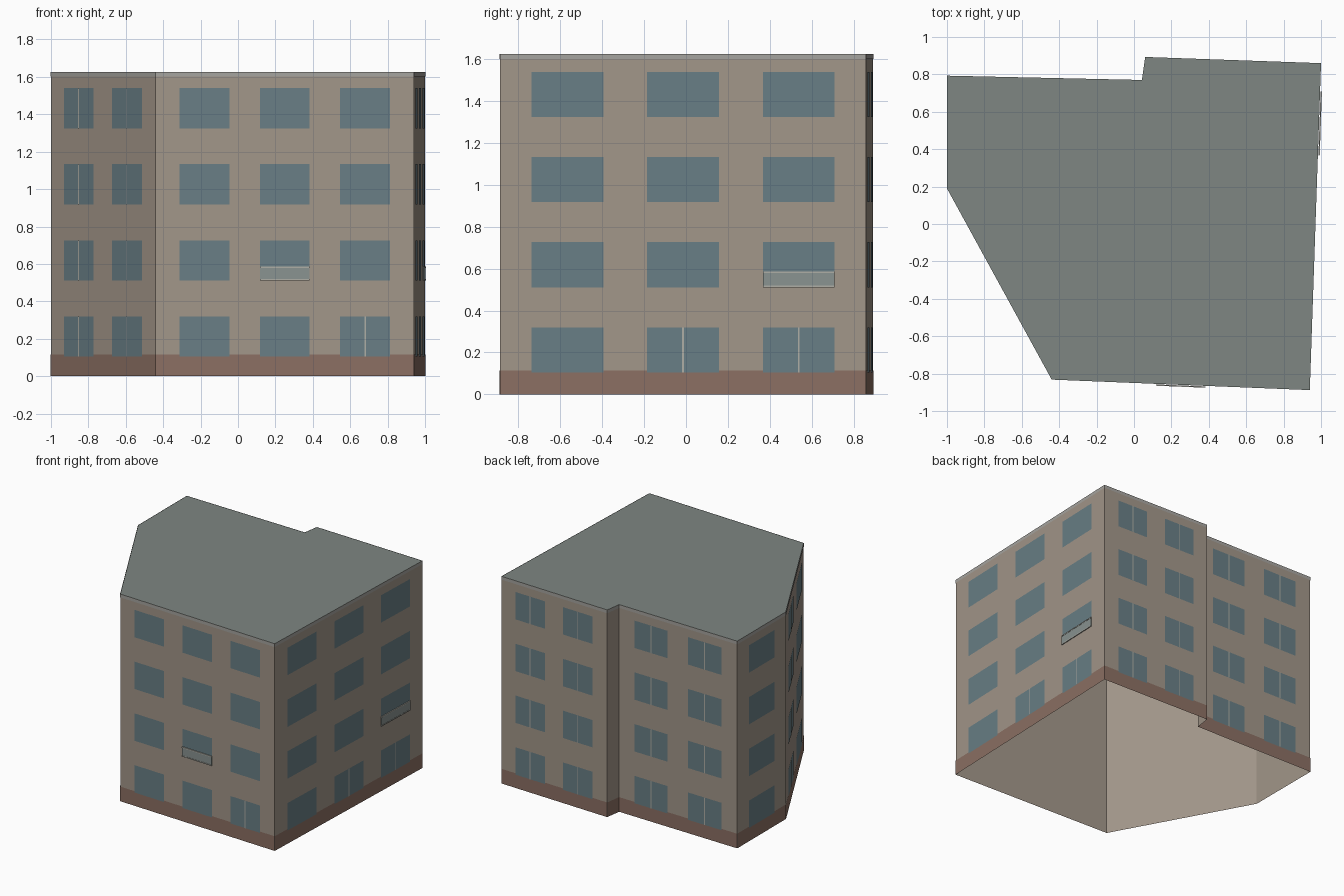
import bpy, bmesh
from mathutils import Vector

if "Cube" in bpy.data.objects:
    bpy.data.objects.remove(bpy.data.objects["Cube"])

H = 1.626
FLOORS = 4
FLOOR_H = H / FLOORS
# Footprint, anticlockwise from the front-left corner
OUTLINE = [(-0.44, -0.832), (0.94, -0.888), (1.0, 0.86), (0.06, 0.893),
           (0.042, 0.77), (-1.0, 0.793), (-1.0, 0.19)]
BAYS = [3, 3, 2, 0, 2, 1, 2]          # window columns per wall
SPLIT_WALLS = {2, 4, 6}               # walls whose windows all have a centre bar
SPLIT_EXTRA = {(0, 2, 0), (1, 1, 0), (1, 2, 0)}   # wall, column, floor
RAILINGS = {(0, 1, 1), (1, 2, 1)}
MARGIN = 0.046


def material(name, rgb):
    m = bpy.data.materials.new(name)
    m.diffuse_color = (*rgb, 1)
    m.use_nodes = True
    m.node_tree.nodes["Principled BSDF"].inputs["Base Color"].default_value = m.diffuse_color
    return m


def finish(bm, name, mat):
    mesh = bpy.data.meshes.new(name)
    bm.to_mesh(mesh)
    bm.free()
    ob = bpy.data.objects.new(name, mesh)
    bpy.context.collection.objects.link(ob)
    mesh.materials.append(mat)
    return ob


class Wall:
    """Places panels on one wall, by distance along it, height and offset outwards."""
    def __init__(self, i):
        a = Vector((*OUTLINE[i], 0))
        b = Vector((*OUTLINE[(i + 1) % len(OUTLINE)], 0))
        self.a, self.length = a, (b - a).length
        self.dir = (b - a).normalized()
        self.out = Vector((self.dir.y, -self.dir.x, 0))

    def point(self, s, z, off):
        return self.a + self.dir * s + self.out * off + Vector((0, 0, z))

    def panel(self, bm, s0, s1, z0, z1, off=0.0):
        corners = [(s0, z0), (s1, z0), (s1, z1), (s0, z1)]
        bm.faces.new([bm.verts.new(self.point(s, z, off)) for s, z in corners])

    def box(self, bm, s0, s1, z0, z1, o0, o1):
        v = [bm.verts.new(self.point(s, z, o)) for o in (o0, o1)
             for s, z in [(s0, z0), (s1, z0), (s1, z1), (s0, z1)]]
        for f in [(0, 3, 2, 1), (4, 5, 6, 7), (0, 1, 5, 4),
                  (1, 2, 6, 5), (2, 3, 7, 6), (3, 0, 4, 7)]:
            bm.faces.new([v[k] for k in f])


wall_mat = material("render_beige", (0.36, 0.305, 0.25))
roof_mat = material("roof_grey", (0.21, 0.24, 0.225))
plinth_mat = material("plinth_brown", (0.26, 0.16, 0.125))
trim_mat = material("trim_grey", (0.38, 0.37, 0.345))
glass_mat = material("window_glass", (0.14, 0.21, 0.235))
bar_mat = material("window_bar", (0.42, 0.42, 0.38))
rail_mat = material("railing_panel", (0.25, 0.29, 0.28))

walls, plinth, cornice, windows, bars, panels, rails = [bmesh.new() for _ in range(7)]
for i, bays in enumerate(BAYS):
    w = Wall(i)
    # Wall with its plinth and cornice bands
    w.panel(walls, 0, w.length, 0, H)
    w.panel(plinth, 0, w.length, 0, 0.115, 0.002)
    w.panel(cornice, 0, w.length, H - 0.025, H, 0.002)
    # Window grid
    step = (w.length - 2 * MARGIN) / max(bays, 1)
    for col in range(bays):
        mid = MARGIN + step * (col + 0.5)
        half = step * 0.31
        for floor in range(FLOORS):
            z = 0.105 + floor * FLOOR_H
            w.panel(windows, mid - half, mid + half, z, z + 0.215, 0.003)
            if i in SPLIT_WALLS or (i, col, floor) in SPLIT_EXTRA:
                w.panel(bars, mid - 0.004, mid + 0.004, z, z + 0.215, 0.005)
            if (i, col, floor) in RAILINGS:
                w.box(panels, mid - half, mid + half, z, z + 0.07, 0.003, 0.008)
                for zr in (z, z + 0.068):
                    w.box(rails, mid - half, mid + half, zr, zr + 0.008, 0.003, 0.01)

# Walls are one shell, open underneath
bmesh.ops.remove_doubles(walls, verts=walls.verts, dist=1e-4)
finish(walls, "walls", wall_mat)
finish(plinth, "plinth", plinth_mat)
finish(cornice, "cornice", trim_mat)
finish(windows, "windows", glass_mat)
finish(bars, "window_bars", bar_mat)
finish(panels, "balcony_panels", rail_mat)
finish(rails, "balcony_rails", bar_mat)

# Flat roof
roof = bmesh.new()
roof.faces.new([roof.verts.new((x, y, H)) for x, y in OUTLINE])
finish(roof, "roof", roof_mat)
